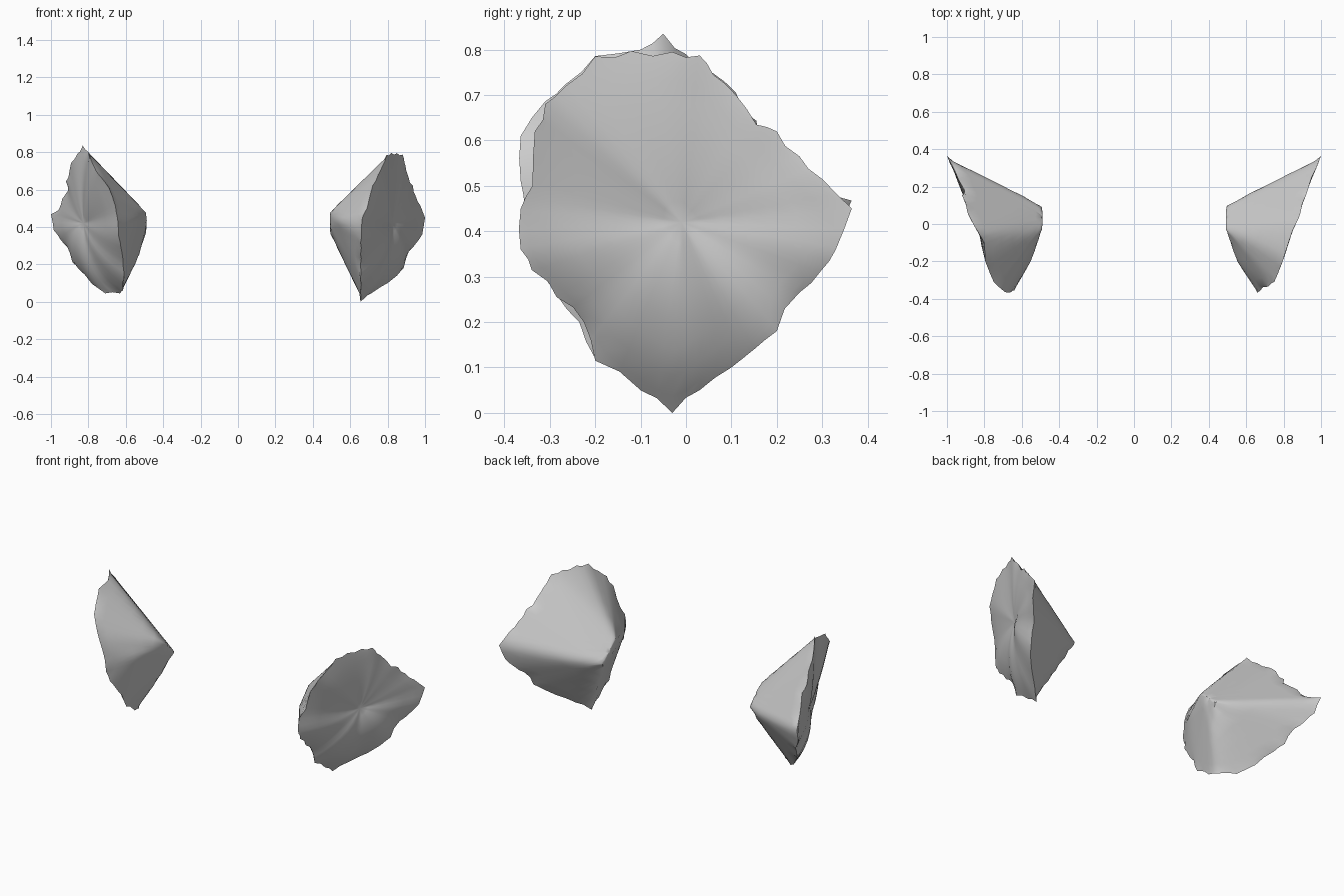
import bpy, bmesh, random
from mathutils import Vector
from mathutils.bvhtree import BVHTree

if "Cube" in bpy.data.objects:
    bpy.data.objects.remove(bpy.data.objects["Cube"])

random.seed(4)

# Jagged rim of the broad outer face (x, y, z), running front-up-back-down
RIM = [
    (.655, -.03, 0), (.655, -.10, .05), (.655, -.20, .115), (.655, -.225, .20),
    (.655, -.285, .255), (.655, -.34, .315), (.66, -.364, .36), (.665, -.364, .45),
    (.69, -.338, .50), (.72, -.333, .62), (.75, -.31, .68), (.77, -.265, .72),
    (.795, -.20, .785), (.82, -.12, .797), (.85, -.03, .795), (.88, .03, .787),
    (.89, .06, .745), (.90, .11, .70), (.92, .155, .635), (.935, .20, .62),
    (.95, .25, .565), (.975, .30, .515), (1.0, .365, .45), (.985, .33, .36),
    (.95, .295, .31), (.91, .25, .265), (.885, .20, .18), (.85, .15, .14),
    (.80, .10, .10), (.72, .03, .05)]

# Corners of the blocky inner side: back corner, front corner, front swell
CORNERS = [(.492, .10, .365), (.492, -.03, .48), (.492, .0, .40), (.55, -.20, .43)]


def build_shard(name, rim, side, corners):
    # Extra chipped points between the rim points
    rough = []
    hub = Vector((.825, -.01, .42))
    for i, p in enumerate(rim):
        a, b = Vector(p), Vector(rim[(i + 1) % len(rim)])
        out = ((a + b) / 2 - hub).normalized()
        rough += [a, (a + b) / 2 + out * random.uniform(-.012, .006)]
    n = len(rough)
    soft = [rough[i] * .5 + (rough[i - 1] + rough[(i + 1) % n]) * .25 for i in range(n)]

    # Wrapping hull gives the flat broken planes of the inner side
    hull = bmesh.new()
    for p in soft + [Vector(c) for c in corners]:
        hull.verts.new(p)
    bmesh.ops.convex_hull(hull, input=hull.verts)
    tree = BVHTree.FromBMesh(hull)
    hull.free()

    def inner(t):
        loop = []
        for p in soft:
            y, z = p.y + (.035 - p.y) * t, p.z + (.42 - p.z) * t
            hit = tree.ray_cast(Vector((0, y, z)), Vector((1, 0, 0)))[0]
            loop.append(hit if hit else Vector((p.x, y, z)))
        return loop

    # Outer face swells, most of all towards its foot
    def outer(k):
        loop = []
        for p in soft:
            low = max(0, (hub.z - p.z) / .42)
            swell = 4 * k * (1 - k) * (.012 + .055 * low)
            loop.append(hub.lerp(p, k) + Vector((swell, 0, 0)))
        return loop

    loops = [outer(k) for k in (.12, .25, .4, .55, .7, .84, .95)] + [rough]
    loops += [inner(t) for t in (.04, .12, .25, .4, .55, .7, .8, .88, .95)]
    bm = bmesh.new()
    rings = [[bm.verts.new((side * p.x, p.y, p.z)) for p in loop] for loop in loops]
    for a, b in zip(rings, rings[1:]):
        for i in range(n):
            j = (i + 1) % n
            bm.faces.new((a[i], a[j], b[j], b[i]))

    # Close the outer face and the peak with fans
    for ring, tip in ((rings[0], hub), (rings[-1], Vector((.492, .035, .42)))):
        v = bm.verts.new((side * tip.x, tip.y, tip.z))
        for i in range(n):
            bm.faces.new((v, ring[i], ring[(i + 1) % n]))

    # Even out the radial creases of the outer face
    face_verts = [v for ring in rings[:6] for v in ring]
    for _ in range(6):
        bmesh.ops.smooth_vert(bm, verts=face_verts, factor=.5, use_axis_x=True)
    bmesh.ops.recalc_face_normals(bm, faces=bm.faces)
    mesh = bpy.data.meshes.new(name)
    bm.to_mesh(mesh)
    bm.free()
    obj = bpy.data.objects.new(name, mesh)
    bpy.context.collection.objects.link(obj)
    bpy.ops.object.select_all(action='DESELECT')
    obj.select_set(True)
    bpy.context.view_layer.objects.active = obj
    bpy.ops.object.shade_smooth_by_angle(angle=.8)


build_shard("right_shard", RIM, 1, CORNERS)

# Left shard: same break, raised base with its own chips
left = [(x, y, .04 + z * .95) for x, y, z in RIM]
changes = {
    0: (.63, -.05, .045), 1: (.615, -.11, .06), 2: (.61, -.20, .12), 3: (.615, -.235, .20),
    4: (.62, -.285, .26), 5: (.63, -.33, .32), 6: (.64, -.35, .38), 7: (.645, -.355, .45),
    8: (.655, -.364, .51), 9: (.69, -.364, .61), 13: (.80, -.10, .80), 14: (.83, -.05, .835),
    15: (.86, .0, .79), 19: (.905, .18, .60), 20: (.94, .24, .55), 21: (.96, .29, .49),
    28: (.78, .08, .095), 29: (.71, .01, .045)}
for i, p in changes.items():
    left[i] = p
build_shard("left_shard", left, -1, CORNERS + [(.487, .03, .43), (.535, .0, .23)])
